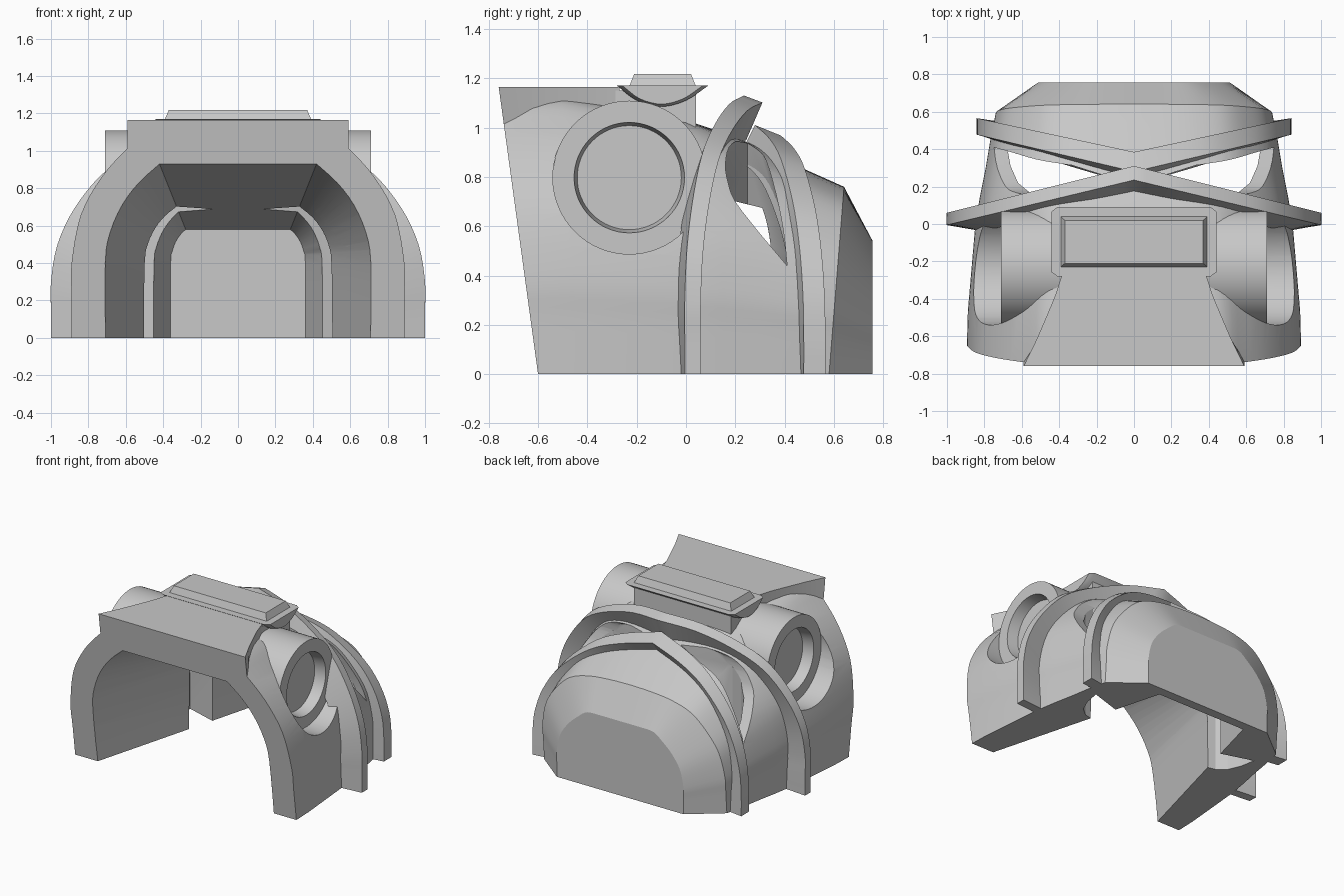
import bpy
import bmesh
from mathutils import Vector, Matrix
from math import pi

cube = bpy.data.objects.get("Cube")
if cube:
    bpy.data.objects.remove(cube)

grey = bpy.data.materials.new("matte grey")
grey.use_nodes = True
grey.diffuse_color = (0.58, 0.58, 0.58, 1)
grey.node_tree.nodes["Principled BSDF"].inputs["Base Color"].default_value = (0.58, 0.58, 0.58, 1)


def finish(name, bm):
    bmesh.ops.recalc_face_normals(bm, faces=bm.faces[:])
    mesh = bpy.data.meshes.new(name)
    bm.to_mesh(mesh)
    bm.free()
    mesh.materials.append(grey)
    obj = bpy.data.objects.new(name, mesh)
    bpy.context.collection.objects.link(obj)
    return obj


def loft(name, sections):
    """Skin closed sections that share a point count, and cap both ends."""
    bm = bmesh.new()
    rows = [[bm.verts.new(p) for p in s] for s in sections]
    n = len(rows[0])
    for a, b in zip(rows, rows[1:]):
        for i in range(n):
            j = (i + 1) % n
            bm.faces.new((a[i], a[j], b[j], b[i]))
    bm.faces.new(rows[0])
    bm.faces.new(rows[-1])
    return finish(name, bm)


def drum(name, x0, x1, y, z, r0, r1):
    bm = bmesh.new()
    turn = pi / 2 if x1 > x0 else -pi / 2
    place = Matrix.Translation(((x0 + x1) / 2, y, z)) @ Matrix.Rotation(turn, 4, "Y")
    bmesh.ops.create_cone(bm, cap_ends=True, segments=64, radius1=r0, radius2=r1,
                          depth=abs(x1 - x0), matrix=place)
    return finish(name, bm)


def boolean(obj, cutter, operation="DIFFERENCE"):
    mod = obj.modifiers.new("cut", "BOOLEAN")
    mod.object, mod.operation, mod.solver = cutter, operation, "EXACT"
    graph = bpy.context.evaluated_depsgraph_get()
    mesh = bpy.data.meshes.new_from_object(obj.evaluated_get(graph))
    obj.modifiers.clear()
    obj.data = mesh


def smooth_curve(points, steps=4):
    """Catmull-Rom curve through the points."""
    pts = [Vector(p) for p in points]
    ext = [2 * pts[0] - pts[1]] + pts + [2 * pts[-1] - pts[-2]]
    out = []
    for a, b, c, d in zip(ext, ext[1:], ext[2:], ext[3:]):
        for k in range(steps):
            t = k / steps
            out.append(b + (c - a) * t / 2 + (2 * a - 5 * b + 4 * c - d) * t * t / 2
                       + (3 * b - a - 3 * c + d) * t ** 3 / 2)
    return out + [pts[-1]]


def mirrored(half):
    return list(half) + [Vector((-p.x, p.y)) for p in reversed(half) if p.x > 1e-4]


# Hull: an arch outline, flat or round on top, scaled along the depth
side_wall = [(1, 0), (1, .2), (1, .35), (.945, .58), (.82, .76), (.66, .9)]
flat_arch = mirrored(smooth_curve(side_wall + [(.52, .99), (.3, 1), (0, 1)]))
round_arch = mirrored(smooth_curve(side_wall + [(.45, .968), (.22, .993), (0, 1)]))
# depth at the ground, depth change with height, half width, height, roundness
stations = [(-.6, -.137, .89, 1.13, 0), (-.45, -.05, .885, 1.125, 0), (0, 0, .845, 1.03, .3),
            (.15, 0, .82, .98, .8), (.3, 0, .79, .92, 1), (.45, 0, .765, .845, 1),
            (.58, .08, .735, .76, 1), (.757, 0, .51, .54, 0)]


def hull(name, inset, base):
    rows = []
    for y, slant, w, h, roundness in stations:
        arch = [a.lerp(b, roundness) for a, b in zip(flat_arch, round_arch)]
        rows.append([(p.x * (w - inset), y + slant * p.y * h, p.y * (h - inset) + base)
                     for p in arch])
    return loft(name, rows)


shell = hull("main_shell", 0, 0)

# Hollow inside, narrowing to the rear
front = mirrored(smooth_curve([(.71, 0), (.71, .4), (.685, .56), (.62, .71), (.53, .83), (.42, .93)], 3))
rear = mirrored(smooth_curve([(.36, 0), (.36, .4), (.352, .46), (.335, .51), (.31, .55), (.28, .58)], 3))


def hollow_section(t):
    row = []
    for a, b in zip(front, rear):
        p = a.lerp(b, t)
        mouth = -.6 - .137 * a.y
        row.append((p.x, mouth + (.69 - mouth) * t, p.y if p.y > .01 else -.1))
    return row


hollow = loft("hollow_cutter", [hollow_section(-.15), hollow_section(1)])
boolean(shell, hollow)

# Eye gaps: a rounded wedge each side behind the outer wall, and a window through it
window_outline = smooth_curve([(.41, .44), (.395, .58), (.365, .73), (.325, .865), (.28, .935),
                               (.22, .95), (.175, .92), (.16, .85), (.17, .78),
                               (.2, .7), (.3, .57)], 3)
helpers = [hollow]
core = hull("core_cutter", .05, -.01)
window = loft("window_cutter", [[(x, p.x, p.y) for p in window_outline] for x in (-1.2, 1.2)])
helpers += [core, window]
inner_plan = [(.13, .25), (.48, .152), (.56, .17), (.62, .22), (.66, .31), (.68, .42)]
window_plan = [(.13, .25), (.95, .02), (.95, .51)]
for side in (-1, 1):
    for limit, plan in ((core, inner_plan), (window, window_plan)):
        wedge = loft("wedge_cutter", [[(side * x, y, z) for x, y in plan] for z in (-.2, 1.3)])
        boolean(wedge, limit, "INTERSECT")
        boolean(shell, wedge)
        helpers.append(wedge)

# Cross drum with a tapered recess at each end, set in round pockets
Y, Z = -.23, .797
tube = drum("cross_drum", -.71, .71, Y, Z, .312, .312)
boolean(tube, hollow)
for side in (-1, 1):
    pocket = drum("pocket_cutter", side * .62, side * 1.2, Y, Z, .31, .31)
    recess = drum("recess_cutter", side * .63, side * .79, Y, Z, .211, .237)
    boolean(shell, pocket)
    boolean(tube, recess)
    helpers += [pocket, recess]

# Two V-shaped flanges that meet at the top
front_rim = mirrored(smooth_curve([(1, 0), (1, .15), (1, .3), (.965, .5), (.87, .7),
                                   (.71, .89), (.5, 1.01), (.25, 1.095), (0, 1.13)]))
rear_rim = mirrored(smooth_curve([(.84, 0), (.84, .15), (.825, .33), (.765, .52), (.65, .7),
                                  (.45, .87), (.25, .955), (0, 1.01)]))


def band(name, rim, shrink, front_y, front_k, back_y, back_k, drop, lean):
    rows = []
    for p in rim:
        f, b = front_y + front_k * abs(p.x), back_y + back_k * abs(p.x)
        d = lean * (.25 + .75 * p.y)
        xi, zi = p.x * shrink, p.y * shrink
        rows.append([(p.x, f, p.y), (p.x, b, p.y * (1 - drop)), (xi, b + d, zi), (xi, f + d, zi)])
    return loft(name, rows)


parts = [shell, tube]
parts.append(band("front_flange", front_rim, .84, .235, -.24, .31, -.25, .025, -.06))
parts.append(band("rear_flange", rear_rim, .86, .28, .235, .385, .215, .042, -.07))

# Brow hood with slightly hollowed sides, tapering toward the middle
hood_side = [(.522, -.62), (.466, -.49), (.42, -.38), (.385, -.27)]
parts.append(loft("brow_hood", [
    [(-.59, -.6 - .137 * z, z), (.59, -.6 - .137 * z, z)]
    + [(x, y, z) for x, y in hood_side] + [(-x, y, z) for x, y in reversed(hood_side)]
    for z in (.96, 1.165)]))

# Block carrying the top panel
parts.append(loft("panel_block", [[(-.39, -.3, z), (.39, -.3, z), (.39, .04, z), (-.39, .04, z)]
                                  for z in (.88, 1.15)]))

# Curved tray with slightly drawn-in ends
tray = smooth_curve([(-.28, 1.17), (-.2, 1.11), (-.1, 1.085), (0, 1.11), (.09, 1.17)])
parts.append(loft("panel_tray", [
    [(x, -.095 + (p.x + .095) * s, 1.17 + (p.y - 1.17) * s) for p in tray]
    for x, s in ((-.44, .88), (-.41, 1), (.41, 1), (.44, .88))]))

# Raised panel with chamfered sides
parts.append(loft("top_panel", [
    [(-w, -.095 - d, z), (w, -.095 - d, z), (w, -.095 + d, z), (-w, -.095 + d, z)]
    for w, d, z in ((.395, .138, 1.16), (.37, .115, 1.218))]))

for obj in helpers:
    bpy.data.objects.remove(obj)

bpy.ops.object.select_all(action="DESELECT")
for obj in parts:
    obj.select_set(True)
bpy.context.view_layer.objects.active = shell
bpy.ops.object.shade_smooth_by_angle(angle=.45)
